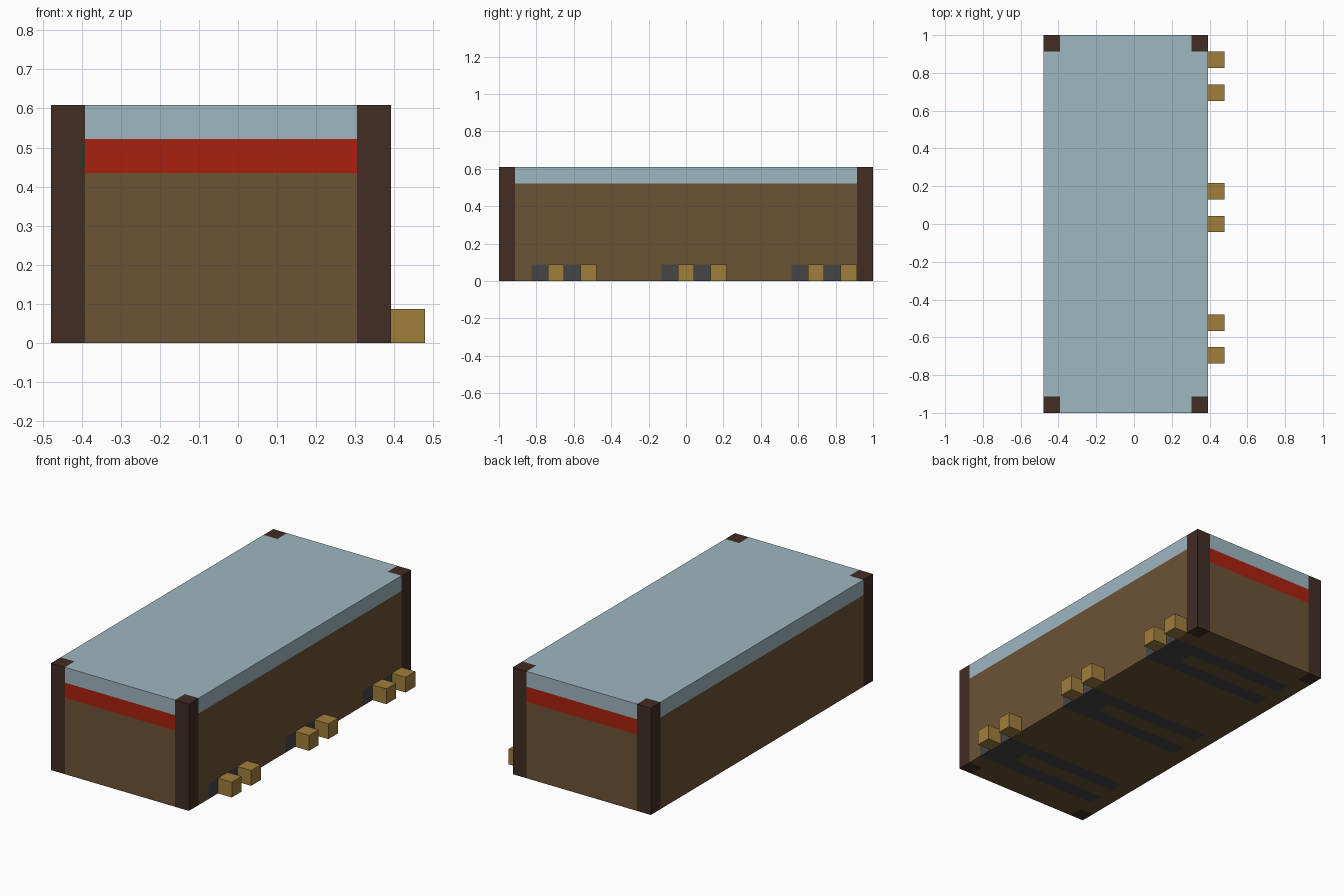
import bpy, bmesh, math
from mathutils import Matrix, Vector

cube = bpy.data.objects.get("Cube")
if cube:
    bpy.data.objects.remove(cube, do_unlink=True)

# The model is laid out on a block grid: 10 wide, 23 long, 7 high
NX, NY, NZ = 10, 23, 7
S = 2 / NY
TO_WORLD = Matrix.Scale(S, 4) @ Matrix.Translation((-(NX + 1) / 2, -NY / 2, 0))
BRACKETS = (2, 10, 18)


def linear(c):
    c /= 255
    return c / 12.92 if c <= 0.04045 else ((c + 0.055) / 1.055) ** 2.4


def material(name, *rgb):
    colour = [linear(c) for c in rgb] + [1]
    m = bpy.data.materials.new(name)
    m.use_nodes = True
    m.diffuse_color = colour
    bsdf = next(n for n in m.node_tree.nodes if n.type == 'BSDF_PRINCIPLED')
    bsdf.inputs["Base Color"].default_value = colour
    return m


WOOD, POST, STRIPE, SHEET, IRON = range(5)
body_materials = [
    material("brown wood", 108, 83, 53),
    material("dark wood", 66, 45, 36),
    material("red trim", 170, 33, 14),
    material("pale blue sheet", 159, 183, 193),
    material("dark iron", 70, 70, 71),
]
tan = material("tan wood", 161, 126, 60)


def finish(bm, name, mats):
    bm.transform(TO_WORLD)
    mesh = bpy.data.meshes.new(name)
    bm.to_mesh(mesh)
    bm.free()
    for m in mats:
        mesh.materials.append(m)
    obj = bpy.data.objects.new(name, mesh)
    bpy.context.collection.objects.link(obj)
    return obj


def add_box(bm, lo, hi):
    lo, hi = Vector(lo), Vector(hi)
    place = Matrix.Translation((lo + hi) / 2) @ Matrix.Diagonal((*(hi - lo), 1))
    bmesh.ops.create_cube(bm, size=1, matrix=place)


def colour_of(i, j, k):
    # corner posts
    if i in (0, NX - 1) and j in (0, NY - 1):
        return POST
    # top sheet
    if k == NZ - 1:
        return SHEET
    # trim across both ends
    if k == NZ - 2 and j in (0, NY - 1):
        return STRIPE
    # forked brackets under the floor, wrapping up the right wall
    if k == 0:
        for start in BRACKETS:
            if (j - start in (0, 2) and i >= 1) or (j - start == 1 and i >= NX - 2):
                return IRON
    return WOOD


# Body: one box cut on the grid, coloured by block, then merged by colour
bm = bmesh.new()
add_box(bm, (0, 0, 0), (NX, NY, NZ))
for axis, count in enumerate((NX, NY, NZ)):
    normal = Vector([float(a == axis) for a in range(3)])
    for n in range(1, count):
        bmesh.ops.bisect_plane(bm, geom=bm.verts[:] + bm.edges[:] + bm.faces[:],
                               plane_co=normal * n, plane_no=normal)
bm.normal_update()
for f in bm.faces:
    cell = f.calc_center_median() - f.normal * 0.5
    f.material_index = colour_of(*(math.floor(c) for c in cell))
bmesh.ops.dissolve_limit(bm, angle_limit=0.01, verts=bm.verts[:],
                         edges=bm.edges[:], delimit={'MATERIAL'})
finish(bm, "box_body", body_materials)

# Pegs: two small blocks beside each bracket
for n, start in enumerate(BRACKETS, 1):
    for side, offset in (("front", 1), ("back", 3)):
        bm = bmesh.new()
        j = start + offset
        add_box(bm, (NX, j, 0), (NX + 1, j + 1, 1))
        finish(bm, f"peg_{n}_{side}", [tan])
